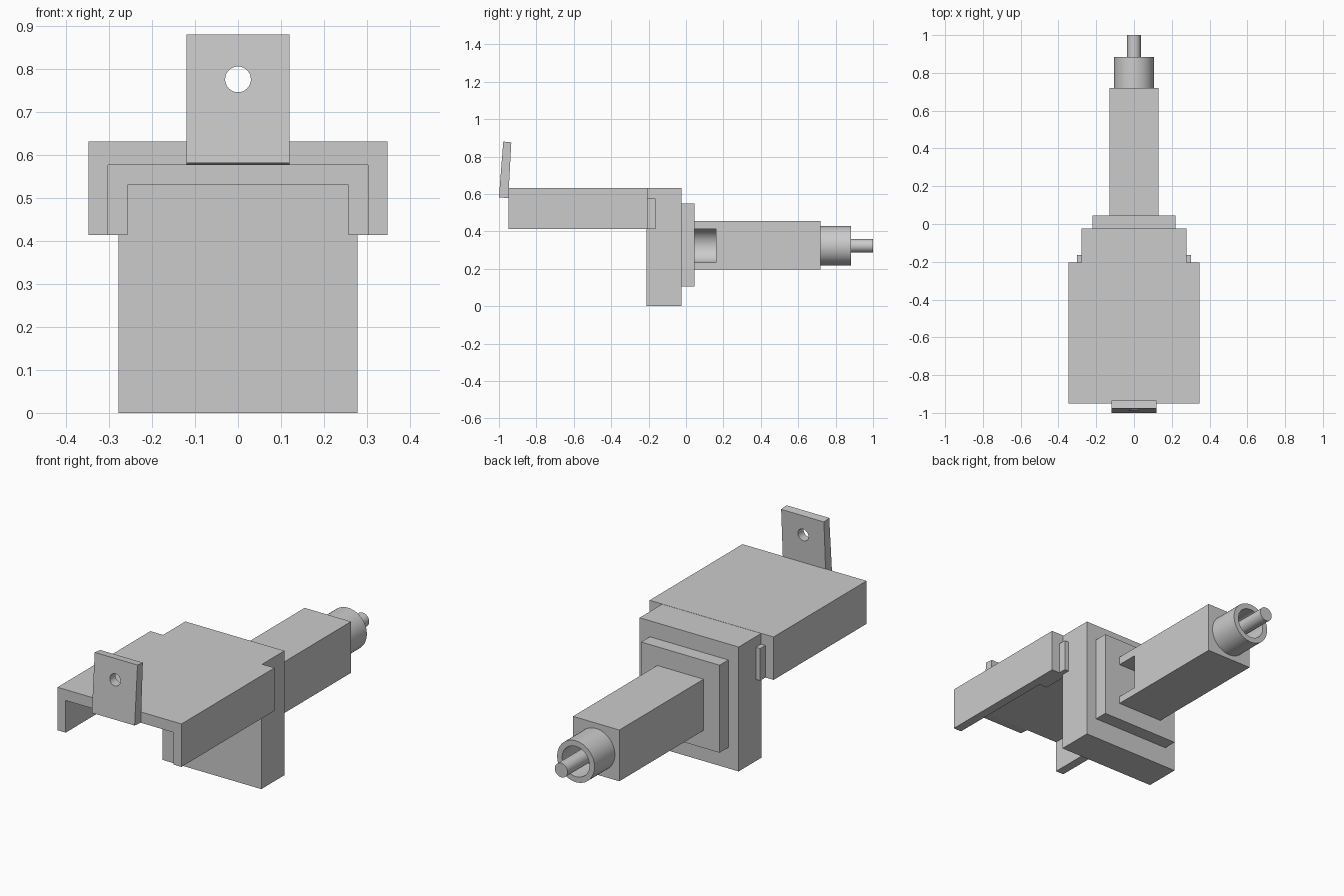
import bpy, bmesh, math
from mathutils import Matrix

if "Cube" in bpy.data.objects:
    bpy.data.objects.remove(bpy.data.objects["Cube"])

AXIS_Z = 0.323  # height of the arm's centre line


def link(name, bm):
    bmesh.ops.recalc_face_normals(bm, faces=bm.faces)
    me = bpy.data.meshes.new(name)
    bm.to_mesh(me)
    bm.free()
    ob = bpy.data.objects.new(name, me)
    bpy.context.collection.objects.link(ob)
    return ob


def extrude(name, pts, vec):
    """Closed profile of 3D points swept along vec."""
    bm = bmesh.new()
    face = bm.faces.new([bm.verts.new(p) for p in pts])
    res = bmesh.ops.extrude_face_region(bm, geom=[face], use_keep_orig=True)
    verts = [v for v in res["geom"] if isinstance(v, bmesh.types.BMVert)]
    bmesh.ops.translate(bm, verts=verts, vec=vec)
    return link(name, bm)


def box(name, x0, x1, y0, y1, z0, z1):
    return extrude(name, [(x0, y0, z0), (x1, y0, z0), (x1, y0, z1), (x0, y0, z1)],
                   (0, y1 - y0, 0))


def channel(name, w, wi, y0, y1, z0, z1, zi):
    """Inverted U section running along y."""
    prof = [(-w, z0), (-w, z1), (w, z1), (w, z0), (wi, z0), (wi, zi), (-wi, zi), (-wi, z0)]
    return extrude(name, [(x, y0, z) for x, z in prof], (0, y1 - y0, 0))


def cylinder(name, r, y0, y1, z, seg=48):
    bm = bmesh.new()
    mat = Matrix.Translation((0, (y0 + y1) / 2, z)) @ Matrix.Rotation(math.pi / 2, 4, 'X')
    bmesh.ops.create_cone(bm, cap_ends=True, segments=seg, radius1=r, radius2=r,
                          depth=y1 - y0, matrix=mat)
    return link(name, bm)


def cut(target, cutter):
    mod = target.modifiers.new("cut", 'BOOLEAN')
    mod.operation, mod.solver, mod.object = 'DIFFERENCE', 'EXACT', cutter
    bpy.context.view_layer.objects.active = target
    bpy.ops.object.modifier_apply(modifier=mod.name)
    bpy.data.objects.remove(cutter)


def smooth(ob):
    bpy.ops.object.select_all(action='DESELECT')
    ob.select_set(True)
    bpy.context.view_layer.objects.active = ob
    bpy.ops.object.shade_smooth_by_angle(angle=math.radians(30))


# Main upright block and the flange behind it
box("body_block", -0.278, 0.278, -0.21, -0.025, 0, 0.631)
box("rear_flange", -0.22, 0.22, -0.025, 0.045, 0.106, 0.55)

# Forward hood with a smaller channel nested where it meets the block
channel("hood", 0.348, 0.302, -0.95, -0.205, 0.414, 0.632, 0.577)
channel("inner_channel", 0.302, 0.257, -0.355, -0.163, 0.414, 0.577, 0.53)

# Leaning front tab with a round hole
tab = extrude("front_tab", [(-0.12, -1.0, 0.582), (-0.12, -0.95, 0.578),
                            (-0.12, -0.934, 0.876), (-0.12, -0.977, 0.88)], (0.24, 0, 0))
cut(tab, cylinder("tab_hole_cutter", 0.03, -1.1, -0.85, 0.776, 32))
smooth(tab)

# Rear arm with a round-bottomed pocket open to the right, next to the flange
arm = box("rear_arm", -0.13, 0.13, 0.045, 0.72, 0.195, 0.455)
r = 0.09
arc = [math.pi / 2 + math.pi * i / 24 for i in range(25)]
pocket = [(r * math.cos(a), 0.03, AXIS_Z + r * math.sin(a)) for a in arc]
pocket += [(0.2, 0.03, AXIS_Z - r), (0.2, 0.03, AXIS_Z + r)]
cut(arm, extrude("arm_pocket_cutter", pocket, (0, 0.13, 0)))
smooth(arm)

# Hollow collar and pin at the arm's end
collar = cylinder("collar", 0.105, 0.72, 0.883, AXIS_Z)
cut(collar, cylinder("collar_bore_cutter", 0.077, 0.74, 0.95, AXIS_Z))
smooth(collar)
smooth(cylinder("pin", 0.036, 0.73, 1.0, AXIS_Z, 32))
